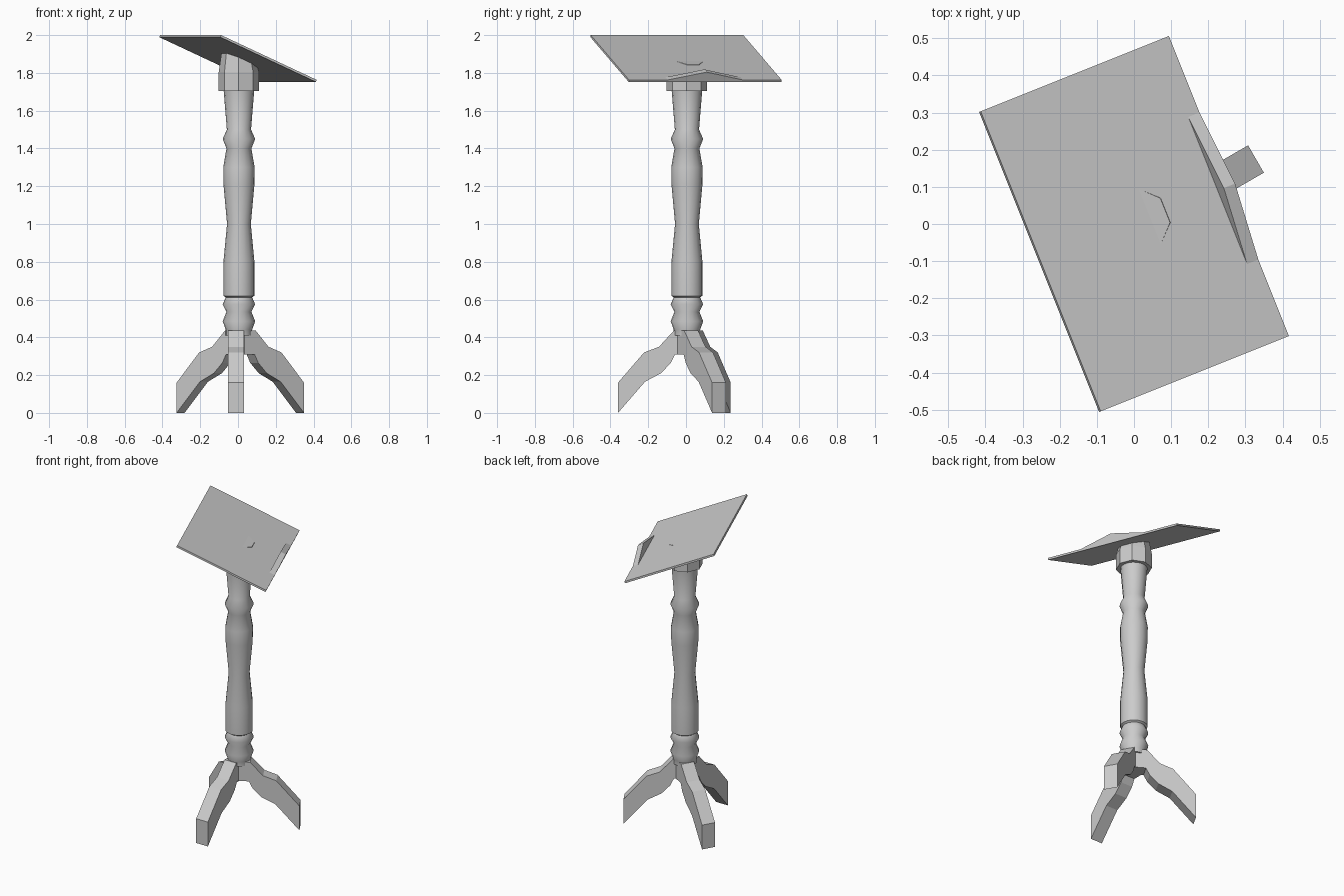
import bpy, bmesh
from math import sin, cos, tan, pi, radians
from mathutils import Matrix, Vector

if "Cube" in bpy.data.objects:
    bpy.data.objects.remove(bpy.data.objects["Cube"])

CENTRE = Vector((0.005, 0.005, 0))
YAW, TILT = radians(21.8), radians(23.5)
BOARD = (Matrix.Translation((0.0, 0.0, 1.876))
         @ Matrix.Rotation(YAW, 4, 'Z') @ Matrix.Rotation(TILT, 4, 'Y'))


def finish(name, bm, matrix=Matrix()):
    bmesh.ops.transform(bm, matrix=matrix, verts=bm.verts)
    bmesh.ops.recalc_face_normals(bm, faces=bm.faces)
    mesh = bpy.data.meshes.new(name)
    bm.to_mesh(mesh)
    bm.free()
    obj = bpy.data.objects.new(name, mesh)
    bpy.context.collection.objects.link(obj)
    return obj


def loft(name, rings):
    """Join closed rings of points in order and cap both ends."""
    bm = bmesh.new()
    loops = [[bm.verts.new(p) for p in ring] for ring in rings]
    n = len(loops[0])
    for a, b in zip(loops, loops[1:]):
        for i in range(n):
            j = (i + 1) % n
            bm.faces.new((a[i], a[j], b[j], b[i]))
    bm.faces.new(loops[0])
    bm.faces.new(loops[-1])
    return finish(name, bm)


def ring(radius, sides, height, turn=0.0):
    """Circle about the post axis; height is a function of x, y."""
    pts = []
    for i in range(sides):
        a = 2 * pi * i / sides + turn
        x, y = CENTRE.x + radius * cos(a), CENTRE.y + radius * sin(a)
        pts.append((x, y, height(x, y)))
    return pts


def smooth(obj, angle):
    bpy.ops.object.select_all(action='DESELECT')
    obj.select_set(True)
    bpy.context.view_layer.objects.active = obj
    bpy.ops.object.shade_smooth_by_angle(angle=radians(angle))


# turned post
profile = [(0.07, 0.41), (0.07, 0.44), (0.086, 0.485), (0.066, 0.535),
           (0.086, 0.575), (0.070, 0.612), (0.082, 0.62), (0.082, 0.80),
           (0.063, 1.00), (0.082, 1.21), (0.083, 1.30), (0.066, 1.40),
           (0.086, 1.45), (0.064, 1.50), (0.082, 1.72)]
post = loft("turned_post", [ring(r, 16, lambda x, y, z=z: z) for r, z in profile])
smooth(post, 50)

# octagonal collar with a slanted neck that meets the board
slant = lambda x, y: 1.88 - (x * cos(YAW) + y * sin(YAW)) * 0.38
turn = YAW + pi / 8
loft("collar", [ring(0.107, 8, lambda x, y: 1.705, turn),
                ring(0.107, 8, lambda x, y: 1.805, turn),
                ring(0.092, 8, slant, turn)])

# sloping board
bm = bmesh.new()
bmesh.ops.create_cube(bm, size=1, matrix=Matrix.Diagonal((0.595, 0.87, 0.012, 1)))
finish("sloping_board", bm, BOARD)

# peaked book stop along the lower edge
loft("book_stop", [[BOARD @ Vector((x, y, z)) for y, z in
                    ((-0.218, 0.005), (0.218, 0.005), (0, 0.051))]
                   for x in (0.262, 0.2975)])

# three curved legs, set slightly to one side of the post axis
leg_profile = [(0.365, 0), (0.365, 0.16), (0.227, 0.32), (0.148, 0.35),
               (0.07, 0.435), (0, 0.435), (0, 0.31), (0.063, 0.31),
               (0.085, 0.265), (0.137, 0.21), (0.222, 0.165)]
for name, deg in (("front_leg", 270), ("back_right_leg", 30), ("back_left_leg", 150)):
    place = Matrix.Translation(CENTRE) @ Matrix.Rotation(radians(deg), 4, 'Z')
    loft(name, [[place @ Vector((r, side, z)) for r, z in leg_profile]
                for side in (-0.057, 0.028)])
